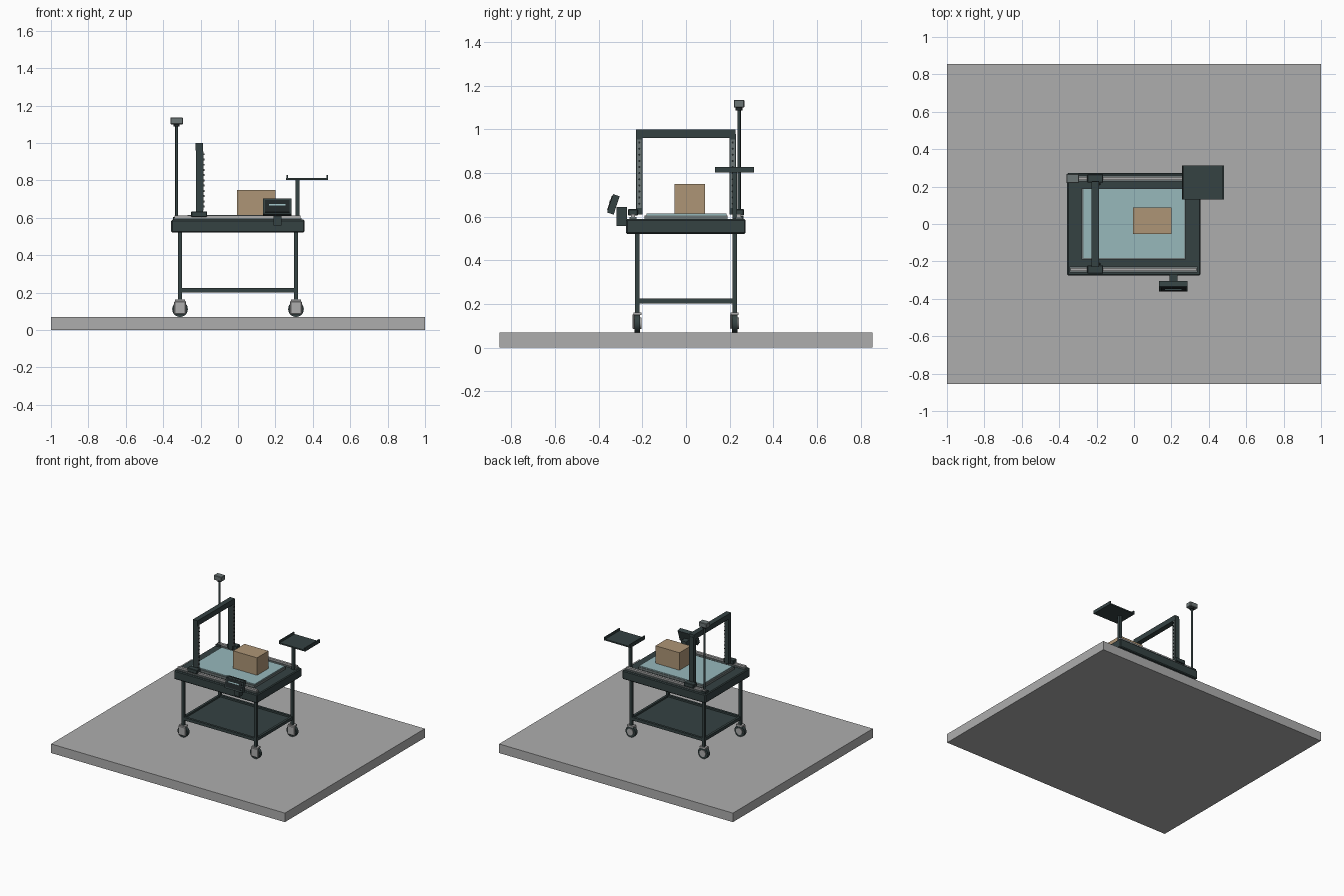
import bpy, math
from mathutils import Matrix, Vector

if "Cube" in bpy.data.objects:
    bpy.data.objects.remove(bpy.data.objects["Cube"])


def material(name, r, g, b):
    m = bpy.data.materials.new(name)
    m.diffuse_color = (r, g, b, 1)
    m.use_nodes = True
    m.node_tree.nodes["Principled BSDF"].inputs["Base Color"].default_value = m.diffuse_color
    return m


FLOOR = material("floor grey", 0.42, 0.42, 0.42)
DARK = material("dark slate", 0.035, 0.054, 0.055)
BLACK = material("near black", 0.014, 0.020, 0.021)
GLASS = material("pale teal", 0.31, 0.48, 0.50)
CARD = material("cardboard", 0.42, 0.30, 0.18)
STEEL = material("steel grey", 0.15, 0.18, 0.18)
LIGHT = material("light grey", 0.42, 0.42, 0.42)


def finish(ob, name, mat, bevel):
    ob.name = name
    ob.data.materials.append(mat)
    if bevel:
        mod = ob.modifiers.new("edge", 'BEVEL')
        mod.width, mod.segments = bevel, 1
    return ob


def box(name, x, y, z, mat, bevel=0):
    """Box from (min, max) ranges."""
    bpy.ops.mesh.primitive_cube_add(size=1)
    ob = bpy.context.object
    size = [r[1] - r[0] for r in (x, y, z)]
    mid = [(r[0] + r[1]) / 2 for r in (x, y, z)]
    ob.data.transform(Matrix.Diagonal((*size, 1)))
    ob.location = mid
    return finish(ob, name, mat, bevel)


def cyl(name, p, q, r, mat, sides=16):
    """Cylinder between two points."""
    p, q = Vector(p), Vector(q)
    bpy.ops.mesh.primitive_cylinder_add(vertices=sides, radius=r, depth=(q - p).length)
    ob = bpy.context.object
    ob.data.transform((q - p).to_track_quat('Z', 'Y').to_matrix().to_4x4())
    ob.location = (p + q) / 2
    bpy.ops.object.shade_smooth_by_angle(angle=math.radians(35))
    return finish(ob, name, mat, 0)


def around(c, half):
    return (c - half, c + half)


# Floor slab and table body
box("floor", (-1, 1), (-0.855, 0.855), (0, 0.07), FLOOR)
box("table_top", (-0.357, 0.355), (-0.275, 0.273), (0.522, 0.59), DARK, 0.006)

# Legs, casters, side rails
for sx in (-1, 1):
    for sy in (-1, 1):
        x, y = sx * 0.31, sy * 0.223
        box("leg", around(x, 0.011), around(y, 0.011), (0.15, 0.53), DARK)
        cyl("caster_wheel", (x, y - 0.013, 0.112), (x, y + 0.013, 0.112), 0.042, DARK, 20)
        for s in (-1, 1):
            if s == -1:
                box("caster_fork", around(x, 0.031), around(y + s * 0.017, 0.005), (0.085, 0.155), LIGHT, 0.004)
            else:
                cyl("caster_hub", (x, y + 0.012, 0.112), (x, y + 0.019, 0.112), 0.026, LIGHT)
        box("caster_crown", around(x, 0.026), around(y, 0.018), (0.15, 0.162), LIGHT)

# Lower shelf with rim bars
box("shelf", (-0.31, 0.31), (-0.22, 0.22), (0.202, 0.212), DARK)
for s in (-1, 1):
    box("shelf_bar_long", (-0.31, 0.31), around(s * 0.223, 0.009), (0.202, 0.225), DARK)
    box("shelf_bar_short", around(s * 0.31, 0.009), (-0.223, 0.223), (0.202, 0.225), DARK)

# Scanning bed
box("bed_frame", (-0.28, 0.275), (-0.19, 0.19), (0.588, 0.607), STEEL)
box("bed_glass", (-0.27, 0.27), (-0.182, 0.186), (0.606, 0.615), GLASS)

# Linear rails and gantry uprights
for s in (-1, 1):
    box("rail_base", (-0.345, 0.34), around(s * 0.243, 0.016), (0.588, 0.60), STEEL)
    box("rail", (-0.34, 0.335), around(s * 0.243, 0.009), (0.60, 0.613), LIGHT)
    box("carriage", (-0.25, -0.165), around(s * 0.243, 0.022), (0.605, 0.635), DARK, 0.003)
    box("gantry_post", (-0.225, -0.188), around(s * 0.214, 0.015), (0.61, 0.98), DARK)
    box("sensor_strip", (-0.19, -0.185), around(s * 0.214, 0.010), (0.64, 0.955), STEEL)
    for i in range(11):
        z = 0.66 + i * 0.028
        cyl("sensor", (-0.187, s * 0.214, z), (-0.180, s * 0.214, z), 0.005, BLACK, 8)
box("gantry_beam", (-0.226, -0.186), (-0.229, 0.226), (0.96, 1.0), DARK)

# Parcel
box("parcel", (-0.005, 0.20), (-0.053, 0.087), (0.615, 0.75), CARD)

# Camera mast
cyl("mast", (-0.328, 0.243, 0.59), (-0.328, 0.243, 1.10), 0.008, DARK, 12)
box("mast_foot", around(-0.328, 0.02), around(0.243, 0.02), (0.588, 0.604), DARK)
box("camera", (-0.362, -0.295), (0.219, 0.267), (1.10, 1.136), STEEL, 0.003)
cyl("camera_lens", (-0.328, 0.243, 1.088), (-0.328, 0.243, 1.10), 0.016, BLACK)

# Side tray on its post
box("tray_post", (0.308, 0.33), (0.212, 0.234), (0.58, 0.803), DARK)
box("tray", (0.257, 0.482), (0.132, 0.312), (0.803, 0.813), DARK)
for x in (0.262, 0.477):
    box("tray_lip", around(x, 0.004), (0.132, 0.312), (0.808, 0.829), DARK)

# Tilted control display on a bracket
box("display_bracket", (0.19, 0.233), (-0.318, -0.27), (0.558, 0.645), DARK)
tilt = Matrix.Translation((0, -0.333, 0.657)) @ Matrix.Rotation(math.radians(-18), 4, 'X')
for name, x, y, z, mat in (
        ("display_case", (0.135, 0.285), (-0.016, 0.016), (-0.044, 0.044), DARK),
        ("display_screen", (0.145, 0.275), (-0.019, -0.015), (-0.034, 0.034), BLACK),
        ("display_bar", (0.165, 0.255), (-0.021, -0.018), (0.003, 0.011), GLASS)):
    part = box(name, x, y, z, mat)
    part.matrix_world = tilt @ Matrix.Translation(part.location)
